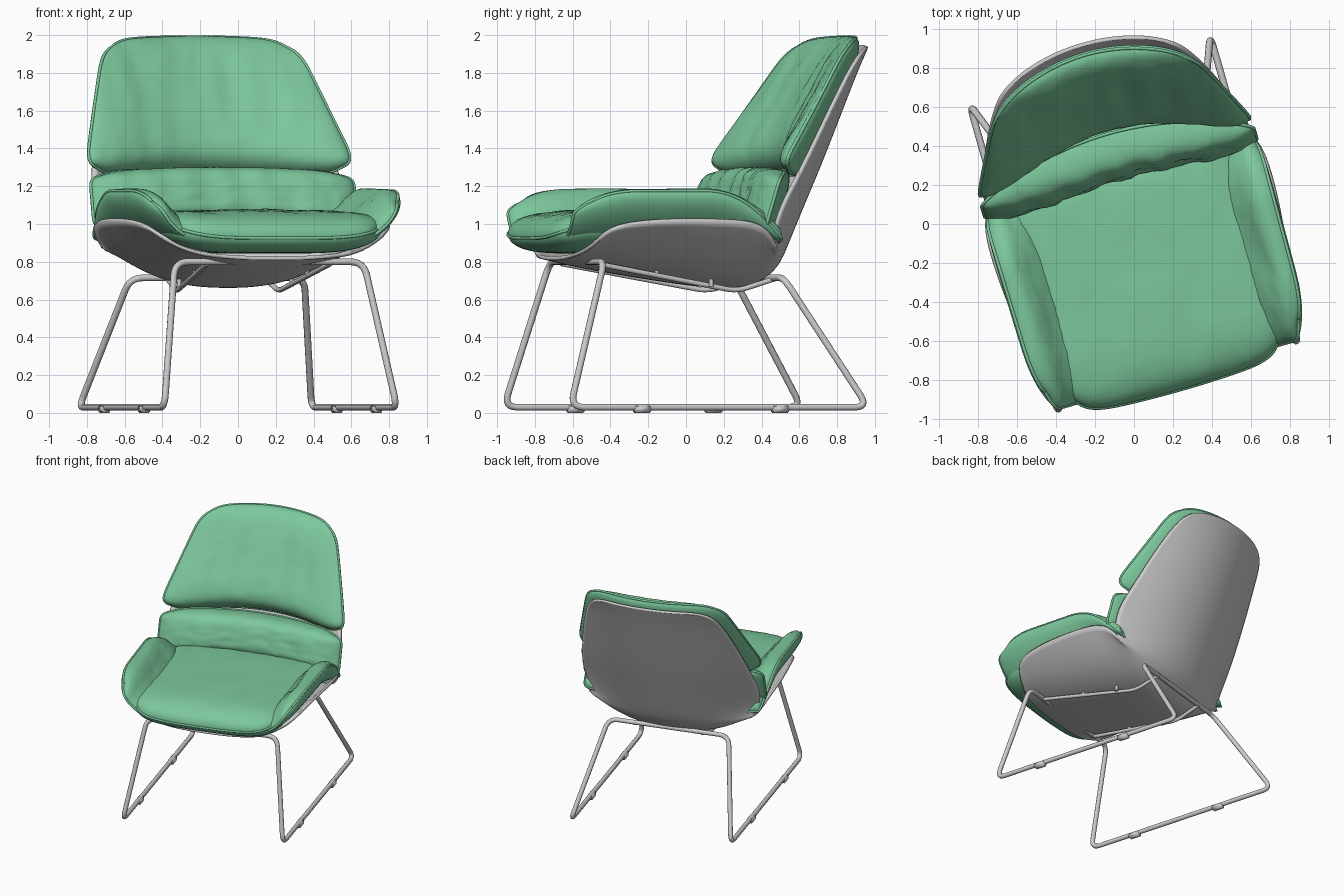
import bpy, bmesh, math
from mathutils import Vector, noise

if "Cube" in bpy.data.objects:
    bpy.data.objects.remove(bpy.data.objects["Cube"])

TURN = math.radians(16)          # whole chair is turned about z
green = bpy.data.materials.new("green_fabric")
green.diffuse_color = (0.2, 0.57, 0.33, 1)
green.use_nodes = True
green.node_tree.nodes["Principled BSDF"].inputs["Base Color"].default_value = green.diffuse_color


def finish(name, data, mat=None):
    ob = bpy.data.objects.new(name, data)
    bpy.context.collection.objects.link(ob)
    ob.rotation_euler.z = TURN
    if mat:
        data.materials.append(mat)
    return ob


def mesh_object(name, bm, mat=None):
    bmesh.ops.recalc_face_normals(bm, faces=bm.faces)
    me = bpy.data.meshes.new(name)
    bm.to_mesh(me)
    bm.free()
    me.polygons.foreach_set("use_smooth", [True] * len(me.polygons))
    return finish(name, me, mat)


def fillet(pts, r, cyclic):
    out, n = [], len(pts)
    for i, p in enumerate(pts):
        p = Vector(p)
        if not cyclic and i in (0, n - 1):
            out.append(p)
            continue
        a = p + (Vector(pts[i - 1]) - p).normalized() * r
        c = p + (Vector(pts[(i + 1) % n]) - p).normalized() * r
        for k in range(7):
            t = k / 6
            out.append(a * (1 - t) ** 2 + p * 2 * t * (1 - t) + c * t * t)
    return out


def tube(name, pts, radius, cyclic=False, mat=None, sides=3):
    cu = bpy.data.curves.new(name, 'CURVE')
    cu.dimensions = '3D'
    cu.bevel_depth = radius
    cu.bevel_resolution = sides
    cu.use_fill_caps = True
    sp = cu.splines.new('POLY')
    sp.points.add(len(pts) - 1)
    for q, p in zip(sp.points, pts):
        q.co = (*p, 1)
    sp.use_cyclic_u = cyclic
    return finish(name, cu, mat)


def pillow(name, mid, hint, front, back, k=0.45, wrinkle=0.012, power=4, na=44, nb=36):
    """Closed cushion: mid surface on [-1,1]^2 puffed to both sides, with piping."""
    def surf(a, b):
        return Vector(mid(a * math.sqrt(1 - k * b ** 8 * a * a / 2),
                          b * math.sqrt(1 - k * a ** 8 * b * b / 2)))

    bm = bmesh.new()
    grids, rim = ({}, {}), {}
    for i in range(na + 1):
        for j in range(nb + 1):
            a = math.sin(math.pi * (i / na - 0.5))
            b = math.sin(math.pi * (j / nb - 0.5))
            p, e = surf(a, b), 0.02
            n = (surf(min(a + e, 1), b) - surf(max(a - e, -1), b)).cross(
                surf(a, min(b + e, 1)) - surf(a, max(b - e, -1))).normalized()
            if n.dot(Vector(hint)) < 0:
                n = -n
            puff = math.sqrt(max(0, (1 - abs(a) ** power) * (1 - abs(b) ** power)))
            w = wrinkle * noise.noise(Vector((p.x * 9, p.y * 4, p.z * 3)))
            w += 0.4 * wrinkle * noise.noise(p * 22)
            edge = i in (0, na) or j in (0, nb)
            v = bm.verts.new(p + n * puff * (front(a, b) + w))
            grids[0][i, j] = v
            grids[1][i, j] = v if edge else bm.verts.new(p - n * puff * back)
            if edge:
                rim[i, j] = p
    for g in grids:
        for i in range(na):
            for j in range(nb):
                bm.faces.new((g[i, j], g[i + 1, j], g[i + 1, j + 1], g[i, j + 1]))
    mesh_object(name, bm, green)
    loop = ([(i, 0) for i in range(na)] + [(na, j) for j in range(nb)] +
            [(i, nb) for i in range(na, 0, -1)] + [(0, j) for j in range(nb, 0, -1)])
    tube(name + "_piping", [rim[q] for q in loop], 0.009, True, green, 1)


# Shell: rows of (centre y, centre z, half width, edge dy, edge dz)
rows = [(-.735, .82, .42, .02, .02), (-.71, .81, .56, .05, .08), (-.63, .79, .66, .01, .19),
        (-.45, .755, .70, 0, .26), (-.2, .715, .73, 0, .31), (0, .685, .745, 0, .335),
        (.2, .665, .74, -.01, .345), (.35, .68, .70, -.07, .25), (.445, .77, .65, -.13, .08),
        (.495, .85, .665, -.21, .05), (.56, 1.0, .70, -.26, .03), (.62, 1.14, .70, -.26, .02),
        (.69, 1.3, .67, -.24, 0), (.80, 1.57, .61, -.2, 0), (.90, 1.82, .53, -.15, 0),
        (.945, 1.92, .46, -.11, -.01), (.955, 1.945, .34, -.06, -.01)]
bm = bmesh.new()
grid = []
for y, z, w, dy, dz in rows:
    grid.append([])
    for i in range(13):
        s = i / 6 - 1
        f = abs(s) ** (2.6 if y < 0.4 else 2.1)
        grid[-1].append(bm.verts.new((w * s, y + dy * f, z + dz * f)))
for r0, r1 in zip(grid, grid[1:]):
    for i in range(12):
        bm.faces.new((r0[i], r0[i + 1], r1[i + 1], r1[i]))
shell = mesh_object("shell", bm)
sub = shell.modifiers.new("smooth", 'SUBSURF')
sub.levels = sub.render_levels = 2
sol = shell.modifiers.new("thickness", 'SOLIDIFY')
sol.thickness = 0.02
sol.offset = 0


# Upper back cushion
def back_mid(a, b):
    t = (b + 1) / 2
    u = a * (0.76 - 0.235 * t)
    z = 1.26 + 0.71 * t + 0.02 * (1 - a * a) * t
    return u, 0.565 + 0.414 * (z - 1) - 0.54 * u * u - 0.075, z


pillow("back_cushion", back_mid, (0, -1, 0.3),
       lambda a, b: 0.135 - 0.045 * b - 0.07 * a * a, 0.05, k=0.4, power=6)


# Lumbar cushion
def lumbar_mid(a, b):
    u = a * 0.725
    z = 1.125 + 0.16 * b - 0.01 * a * a
    return u, 0.44 + 0.3 * (z - 1.15) - 0.30 * u * u, z


pillow("lumbar_cushion", lumbar_mid, (0, -1, 0.3),
       lambda a, b: 0.19 - 0.07 * a * a, 0.045, wrinkle=0.025)


# Seat pad
def seat_mid(a, b):
    lip = max(0, -b) ** 4
    return (a * 0.60, -0.235 + 0.615 * b - 0.03 * (1 - a * a) * lip,
            0.945 + 0.06 * a ** 4 - 0.02 * lip)


pillow("seat_cushion", seat_mid, (0, 0, 1),
       lambda a, b: 0.13 - 0.03 * a * a, 0.10, k=0.4, wrinkle=0.008, power=7)


# Side bolsters, curling up from the seat
def bolster_mid(side):
    def mid(a, b):
        t = (a + 1) / 2
        back = max(0, (b - 0.25) / 0.75) ** 2
        nose = max(0, (-b - 0.4) / 0.6) ** 2
        u = 0.45 + 0.28 * t + 0.03 * math.sin(math.pi * t)
        u -= t * (0.05 * nose + 0.02 * (1 - b) / 2)
        z = 0.91 + 0.265 * t ** 1.2 - 0.24 * back * t - 0.07 * nose * t
        return side * u, -0.235 + 0.565 * b, z
    return mid


for side, label in ((-1, "left"), (1, "right")):
    pillow(label + "_bolster", bolster_mid(side), (-side, 0, 1),
           lambda a, b: 0.095, 0.045, k=0.65, na=24, nb=44)
    # Under-seat support rod
    rod = [(side * .34, -.59, .79), (side * .28, .2, .645), (side * .27, .41, .71)]
    tube(label + "_support_rod", fillet(rod, 0.06, False), 0.014)
    # Floor glides
    for v, end in ((-.425, "front"), (.335, "back")):
        bm = bmesh.new()
        bmesh.ops.create_cube(bm, size=1)
        for p in bm.verts:
            p.co = (side * .64 + p.co.x * .042, v + p.co.y * .09, .02 + p.co.z * .04)
        bmesh.ops.bevel(bm, geom=bm.edges[:], offset=.005, segments=2, affect='EDGES')
        mesh_object(f"{label}_{end}_glide", bm)
    # Small fixings between rods and shell
    for v, z in ((-.25, .735), (.05, .68)):
        tube(label + "_fixing", [(side * .31, v, z - .01), (side * .31, v, z + .03)], 0.012)

# Sled frame: one continuous bent rod
frame = [(-.64, -.82, .03), (-.52, -.60, .80), (.52, -.60, .80), (.64, -.82, .03),
         (.64, .82, .03), (.48, .40, .715), (-.48, .40, .715), (-.64, .82, .03)]
tube("sled_frame", fillet(frame, 0.075, True), 0.018, True)
